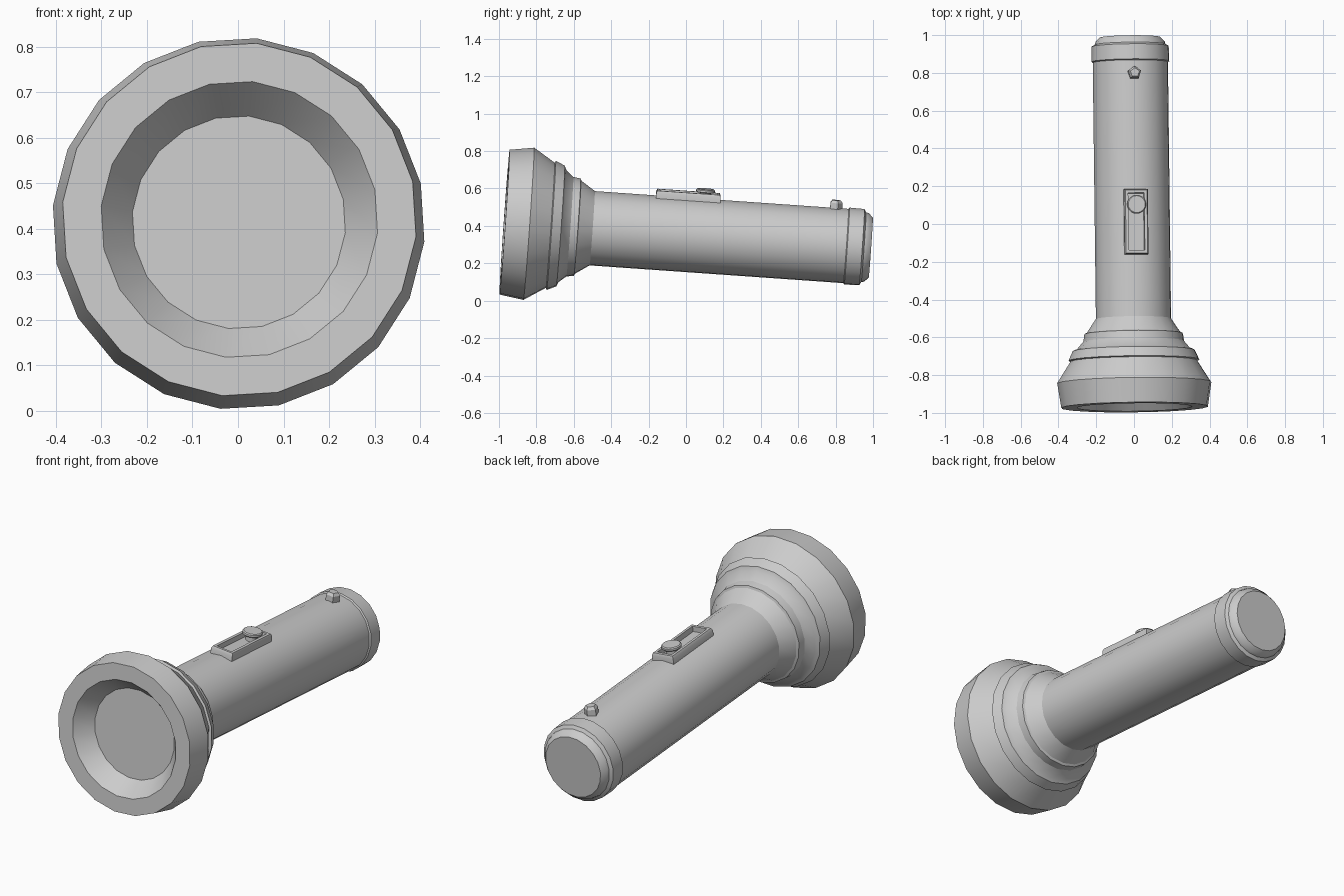
import bpy
import bmesh
from math import radians, sin, cos, pi
from mathutils import Matrix

cube = bpy.data.objects.get("Cube")
if cube:
    bpy.data.objects.remove(cube, do_unlink=True)

grey = bpy.data.materials.new("plain grey")
grey.use_nodes = True
grey.diffuse_color = (0.6, 0.6, 0.6, 1)
grey.node_tree.nodes["Principled BSDF"].inputs["Base Color"].default_value = (0.6, 0.6, 0.6, 1)

# The torch lies slightly tilted and rolled; its long axis is local y
POSE = (Matrix.Translation((0.003, -0.97, 0.42))
        @ Matrix.Rotation(radians(0.7), 4, 'Z')
        @ Matrix.Rotation(radians(-4), 4, 'X')
        @ Matrix.Rotation(radians(5.6), 4, 'Y'))
ALONG = Matrix.Rotation(radians(-90), 4, 'X')


def finish(name, bm, place):
    bmesh.ops.recalc_face_normals(bm, faces=bm.faces)
    bm.transform(POSE @ place)
    mesh = bpy.data.meshes.new(name)
    bm.to_mesh(mesh)
    bm.free()
    mesh.materials.append(grey)
    obj = bpy.data.objects.new(name, mesh)
    bpy.context.collection.objects.link(obj)
    bpy.ops.object.select_all(action='DESELECT')
    obj.select_set(True)
    bpy.context.view_layer.objects.active = obj
    bpy.ops.object.shade_smooth_by_angle(angle=radians(30))


def lathe(name, profile, place=ALONG, sides=20):
    """Turn (height, radius) pairs about z and cap both ends."""
    bm = bmesh.new()
    rings = []
    for h, r in profile:
        angles = [pi / 2 + 2 * pi * i / sides for i in range(sides)]
        rings.append([bm.verts.new((r * cos(a), r * sin(a), h)) for a in angles])
    for a, b in zip(rings, rings[1:]):
        for i in range(sides):
            j = (i + 1) % sides
            bm.faces.new((a[i], a[j], b[j], b[i]))
    bm.faces.new(rings[0])
    bm.faces.new(rings[-1])
    finish(name, bm, place)


# Flared head with recessed lens and stepped collar
lathe("lamp_head", [(0.09, 0.235), (0, 0.305), (0, 0.39), (0.13, 0.41),
                    (0.245, 0.337), (0.25, 0.348), (0.30, 0.325), (0.31, 0.302),
                    (0.35, 0.268), (0.39, 0.262), (0.395, 0.25), (0.47, 0.2)])

# Handle tube and tail cap
lathe("handle", [(0.47, 0.2), (1.84, 0.2)])
lathe("tail_cap", [(1.83, 0.2), (1.835, 0.207), (1.915, 0.205),
                   (1.925, 0.188), (1.94, 0.184), (1.963, 0.162)])

# Switch frame: bevelled plate with a sunken slot
bm = bmesh.new()
bmesh.ops.create_cube(bm, size=1, matrix=Matrix.Translation((0, 0.97, 0.199))
                      @ Matrix.Diagonal((0.126, 0.345, 0.04, 1)))
top = [max(bm.faces, key=lambda f: f.calc_center_median().z)]
for thickness, depth in ((0.008, 0.012), (0.021, 0), (0.002, -0.028)):
    bmesh.ops.inset_region(bm, faces=top, thickness=thickness, depth=depth)
finish("switch_frame", bm, Matrix())

# Sliding button on its stem
lathe("switch_button", [(0.19, 0.03), (0.234, 0.03), (0.234, 0.046), (0.238, 0.05),
                        (0.248, 0.05), (0.253, 0.045)],
      Matrix.Translation((0, 1.06, 0)))

# Five-sided stud near the tail
lathe("tail_stud", [(0.18, 0.036), (0.228, 0.036), (0.242, 0.025)],
      Matrix.Translation((0, 1.76, 0)), sides=5)
